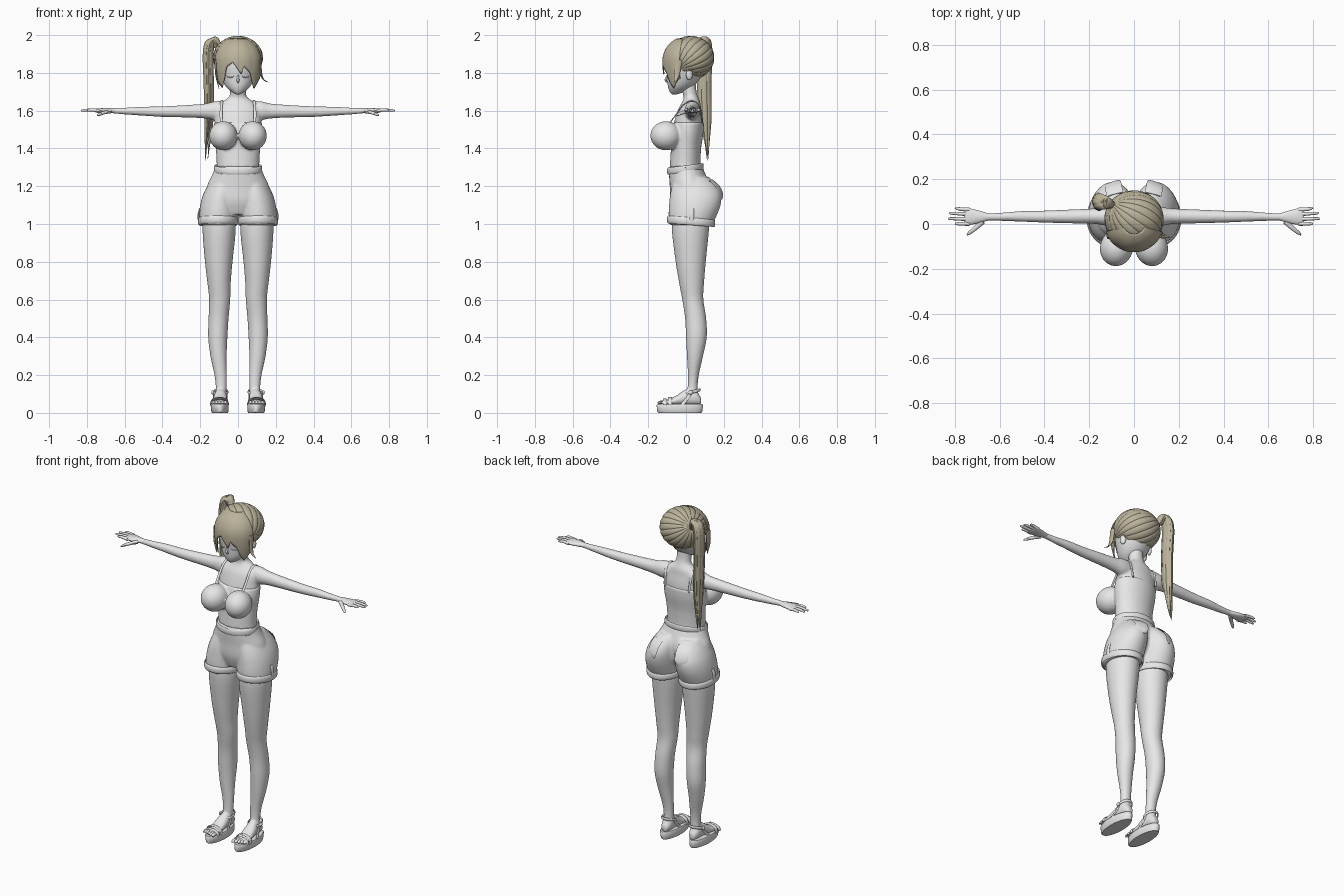
import bpy, bmesh, math, random
from mathutils import Vector, Matrix

random.seed(4)
cube = bpy.data.objects.get("Cube")
if cube:
    bpy.data.objects.remove(cube)


def material(name, rgb):
    m = bpy.data.materials.new(name)
    m.use_nodes = True
    m.diffuse_color = (*rgb, 1)
    m.node_tree.nodes["Principled BSDF"].inputs["Base Color"].default_value = (*rgb, 1)
    return m


GREY = material("light grey", (0.8, 0.8, 0.8))
HAIR = material("dusty blond", (0.5, 0.45, 0.33))
made = []


def finish(bm, name, mat=GREY, voxel=0, thick=0):
    """Turn a bmesh into an object, optionally fused by a voxel remesh."""
    bmesh.ops.recalc_face_normals(bm, faces=bm.faces)
    me = bpy.data.meshes.new(name)
    bm.to_mesh(me)
    bm.free()
    me.materials.append(mat)
    ob = bpy.data.objects.new(name, me)
    bpy.context.collection.objects.link(ob)
    if voxel:
        r = ob.modifiers.new("fuse", "REMESH")
        r.mode, r.voxel_size, r.use_smooth_shade = "VOXEL", voxel, True
        s = ob.modifiers.new("soften", "SMOOTH")
        s.factor, s.iterations = 0.5, 4
    if thick:
        ob.modifiers.new("thickness", "SOLIDIFY").thickness = thick
    made.append(ob)
    return ob


def smooth_path(pts, steps):
    """Catmull-Rom interpolation of tuples of any length."""
    out = []
    for i in range(len(pts) - 1):
        a, b, c, d = (pts[max(0, min(len(pts) - 1, i + k))] for k in (-1, 0, 1, 2))
        for j in range(steps):
            t = j / steps
            out.append([q + 0.5 * t * (r - p + t * (2 * p - 5 * q + 4 * r - s + t * (3 * (q - r) + s - p)))
                        for p, q, r, s in zip(a, b, c, d)])
    return out + [list(pts[-1])]


def skin(bm, rings):
    """Bridge rings of points and cap both ends."""
    vs = [[bm.verts.new(p) for p in ring] for ring in rings]
    n = len(vs[0])
    for a, b in zip(vs, vs[1:]):
        for i in range(n):
            bm.faces.new((a[i], a[(i + 1) % n], b[(i + 1) % n], b[i]))
    bm.faces.new(vs[0])
    bm.faces.new(vs[-1])


def loft(bm, rings, axis="z", s=1, steps=4, n=32):
    """Ellipses (position, centre, radius, low, high) stacked along an axis."""
    out = []
    for t, c, r, lo, hi in smooth_path(rings, steps):
        ring = []
        for i in range(n):
            a = math.tau * i / n
            u, v = c + r * math.cos(a), (lo + hi) / 2 + (hi - lo) / 2 * math.sin(a)
            x, y, z = {"z": (u, v, t), "x": (t, v, u), "y": (u, t, v)}[axis]
            ring.append((s * x, y, z))
        out.append(ring)
    skin(bm, out)


def sweep(bm, pts, side, s=1, steps=5, n=10):
    """Flattened tube through (x, y, z, width, thickness)."""
    path = smooth_path(pts, steps)
    out = []
    for i, (x, y, z, w, t) in enumerate(path):
        p, q = path[max(i - 1, 0)], path[min(i + 1, len(path) - 1)]
        tan = (Vector(q[:3]) - Vector(p[:3])).normalized()
        nrm = tan.cross(Vector(side)).normalized()
        sd = nrm.cross(tan)
        ring = [Vector((x, y, z)) + sd * w * math.cos(math.tau * k / n) + nrm * t * math.sin(math.tau * k / n)
                for k in range(n)]
        out.append([(s * v.x, v.y, v.z) for v in ring])
    skin(bm, out)


def ball(bm, loc, scale, rot=0):
    mat = Matrix.Translation(loc) @ Matrix.Rotation(rot, 4, "Z") @ Matrix.Diagonal((*scale, 1))
    return bmesh.ops.create_uvsphere(bm, u_segments=32, v_segments=20, radius=1, matrix=mat)["verts"]


# Body: torso, neck, arms, legs and feet fused together
bm = bmesh.new()
loft(bm, [(1.25, 0, .115, -.07, .08), (1.32, 0, .108, -.08, .072), (1.40, 0, .113, -.075, .075),
          (1.48, 0, .123, -.075, .087), (1.55, 0, .123, -.06, .09), (1.61, 0, .118, -.04, .08),
          (1.645, 0, .085, -.02, .075), (1.67, 0, .05, -.012, .065), (1.70, 0, .042, -.02, .056),
          (1.77, 0, .042, -.035, .05)])
for s in (1, -1):
    loft(bm, [(.06, 1.6, .05, 0, .07), (.12, 1.6, .05, -.008, .075), (.17, 1.598, .04, 0, .07),
              (.25, 1.597, .034, .002, .066), (.4, 1.595, .028, .006, .06), (.5, 1.597, .024, .01, .058),
              (.6, 1.598, .018, .014, .05), (.67, 1.6, .014, .015, .048)], "x", s)
    loft(bm, [(1.08, .1, .08, -.07, .13), (.97, .1, .088, -.075, .122), (.8, .102, .073, -.055, .105),
              (.68, .1, .061, -.035, .095), (.6, .097, .056, -.02, .092), (.5, .103, .053, -.005, .107),
              (.4, .107, .051, 0, .11), (.3, .103, .043, .005, .09), (.2, .092, .033, .01, .068),
              (.13, .089, .029, .008, .062), (.06, .092, .03, 0, .07)], "z", s)
    loft(bm, [(.08, .092, .018, .045, .08), (.05, .092, .031, .04, .12), (0, .093, .034, .04, .125),
              (-.05, .096, .038, .04, .092), (-.1, .098, .042, .04, .07), (-.125, .098, .038, .04, .06)], "y", s)
finish(bm, "body", voxel=.007)

# Hands, toes, sandals and straps
for s, side in ((1, "left"), (-1, "right")):
    bm = bmesh.new()
    loft(bm, [(.65, 1.6, .013, .016, .047), (.7, 1.6, .014, .002, .062), (.745, 1.6, .011, -.005, .071),
              (.76, 1.6, .006, 0, .066)], "x", s, n=20)
    for y, tip in ((.001, .80), (.022, .83), (.044, .825), (.064, .80)):
        sweep(bm, [(.735, y, 1.6, .0095, .009), (.775, y * 1.04, 1.604, .008, .008),
                   (tip - .008, y * 1.1, 1.601, .006, .006), (tip, y * 1.12, 1.6, .002, .002)], (0, 1, 0), s)
    sweep(bm, [(.675, .012, 1.597, .013, .011), (.71, -.02, 1.589, .01, .009),
               (.735, -.04, 1.579, .008, .007), (.746, -.05, 1.574, .002, .002)], (0, 1, 0), s)
    finish(bm, side + "_hand")

    bm = bmesh.new()
    for i in range(5):
        x, y = .066 + .016 * i, -.15 + .005 * i
        sweep(bm, [(x, -.105, .054, .009, .008), (x, y + .016, .056, .009, .009),
                   (x, y + .004, .053, .008, .007), (x, y, .051, .003, .003)], (1, 0, 0), s)
    finish(bm, side + "_toes")

    bm = bmesh.new()
    loft(bm, [(0, .096, .042, -.145, .082), (.006, .096, .045, -.152, .086), (.04, .097, .048, -.156, .09),
              (.046, .097, .045, -.152, .086)], "z", s, steps=1, n=40)
    finish(bm, side + "_sandal_sole")

    bm = bmesh.new()
    for y, top in ((-.112, .074), (-.085, .082)):
        sweep(bm, [(.05, y, .042, .011, .003), (.06, y, top - .012, .011, .003), (.097, y, top, .011, .003),
                   (.136, y, top - .012, .011, .003), (.146, y, .042, .011, .003)], (0, 1, 0), s)
    loop = [(.092 + .038 * math.cos(a), .032 + .042 * math.sin(a), .11 + .012 * math.sin(a), .008, .003)
            for a in [math.tau * k / 12 for k in range(13)]]
    sweep(bm, loop, (0, 0, 1), s)
    for x, mid in ((.053, .058), (.141, .13)):
        sweep(bm, [(x, -.02, .044, .009, .003), (mid, .01, .08, .008, .003), (mid, .03, .112, .007, .003)],
              (0, 1, 0), s)
    ball(bm, (s * .133, .025, .108), (.008, .012, .011))
    finish(bm, side + "_sandal_straps")

# Fitted top with shoulder straps
bm = bmesh.new()
loft(bm, [(1.302, 0, .117, -.087, .08), (1.32, 0, .113, -.085, .077), (1.40, 0, .118, -.08, .08),
          (1.48, 0, .128, -.08, .092), (1.54, 0, .128, -.067, .095)])
for s in (1, -1):
    ball(bm, (s * .078, -.106, 1.467), (.074, .083, .077), s * .2)
finish(bm, "fitted_top", voxel=.007)
bm = bmesh.new()
for s in (1, -1):
    sweep(bm, [(.088, -.09, 1.53, .007, .003), (.09, -.052, 1.58, .007, .003), (.088, -.015, 1.63, .007, .003),
               (.085, .03, 1.653, .007, .003), (.085, .07, 1.625, .007, .003),
               (.08, .087, 1.53, .007, .003)], (1, 0, 0), s)
finish(bm, "shoulder_straps")

# Shorts: pelvis and two rounded leg lobes fused together
bm = bmesh.new()
loft(bm, [(1.05, 0, .1, -.06, .08), (1.12, 0, .17, -.083, .12), (1.2, 0, .164, -.086, .125),
          (1.26, 0, .137, -.09, .105), (1.305, 0, .12, -.09, .085)])
for s in (1, -1):
    loft(bm, [(.995, .105, .099, -.088, .138), (1.05, .104, .101, -.092, .165), (1.1, .1, .1, -.09, .183),
              (1.15, .092, .095, -.085, .187), (1.2, .078, .085, -.075, .165), (1.25, .06, .07, -.06, .12)], "z", s)
finish(bm, "shorts", voxel=.007)

bm = bmesh.new()
band = [(.124 * math.cos(a), -.003 + .093 * math.sin(a), 1.292 + .012 * math.sin(a), .018, .004)
        for a in [math.tau * k / 24 for k in range(25)]]
sweep(bm, band, (0, 0, 1))
finish(bm, "waistband")
for s, side in ((1, "left"), (-1, "right")):
    bm = bmesh.new()
    cuff = [(.106 + .1 * math.cos(a), .027 + .122 * math.sin(a), 1.014 - .01 * math.sin(a), .02, .006)
            for a in [math.tau * k / 24 for k in range(25)]]
    sweep(bm, cuff, (0, 0, 1), s)
    finish(bm, side + "_cuff")
    bm = bmesh.new()
    sweep(bm, [(.207, .03, 1.01, .012, .005), (.209, .03, 1.05, .012, .005), (.2, .03, 1.085, .012, .005)],
          (0, 1, 0), s)
    finish(bm, side + "_cuff_tab")
    bm = bmesh.new()
    sweep(bm, [(.085, .132, 1.232, .038, .004), (.092, .166, 1.2, .038, .004), (.096, .184, 1.16, .036, .004),
               (.098, .184, 1.13, .02, .003)], (1, -.35, 0), s)
    finish(bm, side + "_back_pocket")

# Head with nose, ears and closed eyelids
bm = bmesh.new()
loft(bm, [(1.686, 0, .01, -.073, -.05), (1.70, 0, .034, -.086, -.01), (1.73, 0, .066, -.096, .04),
          (1.78, 0, .09, -.1, .08), (1.85, 0, .104, -.106, .11), (1.92, 0, .093, -.088, .1),
          (1.965, 0, .05, -.04, .06)])
sweep(bm, [(0, -.096, 1.79, .004, .004), (0, -.108, 1.762, .007, .006), (0, -.092, 1.748, .005, .003)], (1, 0, 0))
for s in (1, -1):
    ball(bm, (s * .094, .018, 1.79), (.012, .018, .028), s * .4)
    sweep(bm, [(.022, -.1, 1.782, .002, .002), (.042, -.092, 1.776, .003, .003),
               (.068, -.07, 1.785, .002, .002)], (0, 0, 1), s)
finish(bm, "head")

# Hair cap, with ridges running to the tail
bm = bmesh.new()
bmesh.ops.create_uvsphere(bm, u_segments=120, v_segments=40, radius=1)
turn = Vector((0, 0, 1)).rotation_difference(Vector((-.72, .52, .48))).to_matrix()
for v in bm.verts:
    lon = math.atan2(v.co.y, v.co.x)
    ridge = 1 - .03 * (1 - abs(math.sin(lon * 10))) ** 2 * math.hypot(v.co.x, v.co.y)
    p = turn @ v.co * ridge
    v.co = (p.x * .132, .025 + p.y * .125, 1.88 + p.z * .116)
open_faces = [f for f in bm.faces if (f.calc_center_median().y < -.035 and f.calc_center_median().z < 1.93)
              or (f.calc_center_median().y < .035 and f.calc_center_median().z < 1.81)]
bmesh.ops.delete(bm, geom=open_faces, context="FACES")
finish(bm, "hair_cap", HAIR, thick=.006)

# Fringe: a curved shell with a jagged lower edge
EDGE = [(-1, 1.76), (-.8, 1.72), (-.62, 1.77), (-.5, 1.83), (-.22, 1.855), (.15, 1.79), (.25, 1.835),
        (.55, 1.80), (.68, 1.75), (.82, 1.715), (1, 1.77)]


def edge_height(u):
    for (a, za), (b, zb) in zip(EDGE, EDGE[1:]):
        if u <= b:
            return za + (zb - za) * (u - a) / (b - a)
    return EDGE[-1][1]


bm = bmesh.new()
COLS, ROWS = 60, 14
grid = []
for i in range(COLS + 1):
    ang = math.radians(76) * (2 * i / COLS - 1)
    low, col = edge_height(math.sin(ang) / math.sin(math.radians(76))), []
    for j in range(ROWS + 1):
        z = 1.982 - (1.982 - low) * (j / ROWS) ** 1.5
        k = (z - 1.86) / .13
        r = math.sqrt(max(0, 1 - k * k)) if k > 0 else 1 - .14 * k * k
        r *= 1 + .012 * abs(math.sin(ang * 5))
        col.append(bm.verts.new((.128 * r * math.sin(ang), -.005 - .12 * r * math.cos(ang), z)))
    grid.append(col)
for a, b in zip(grid, grid[1:]):
    for j in range(ROWS):
        bm.faces.new((a[j], b[j], b[j + 1], a[j + 1]))
finish(bm, "fringe", HAIR, thick=.006)

# Side locks and high side ponytail
bm = bmesh.new()
sweep(bm, [(.118, -.04, 1.87, .02, .006), (.122, -.048, 1.80, .016, .006), (.135, -.055, 1.765, .009, .004),
           (.162, -.06, 1.75, .001, .001)], (0, 1, 0))
sweep(bm, [(-.118, -.04, 1.87, .02, .006), (-.115, -.05, 1.79, .018, .006), (-.1, -.06, 1.715, .001, .001)], (0, 1, 0))
finish(bm, "side_locks", HAIR)
bm = bmesh.new()
for i in range(8):
    a = math.tau * i / 8
    dx, dy, drop = .015 * math.cos(a), .02 * math.sin(a), random.uniform(0, .18)
    sweep(bm, [(-.095, .085, 1.925, .016, .014), (-.135 + dx, .097 + dy * .6, 1.972 + dx * .4, .02, .016),
               (-.158 + dx, .1 + dy, 1.91, .02, .014), (-.155 + dx, .096 + dy, 1.75, .019, .013),
               (-.153 + dx, .1 + dy, 1.58, .016, .01), (-.158 + dx * .8, .106 + dy * .7, 1.45 + drop / 2, .01, .007),
               (-.165 + dx * .5, .112 + dy * .4, 1.325 + drop, .001, .001)], (0, 1, 0))
finish(bm, "ponytail", HAIR)

# Smooth shading with kept creases
bpy.ops.object.select_all(action="DESELECT")
for ob in made:
    ob.select_set(True)
bpy.context.view_layer.objects.active = made[0]
bpy.ops.object.shade_smooth_by_angle(angle=math.radians(40))
